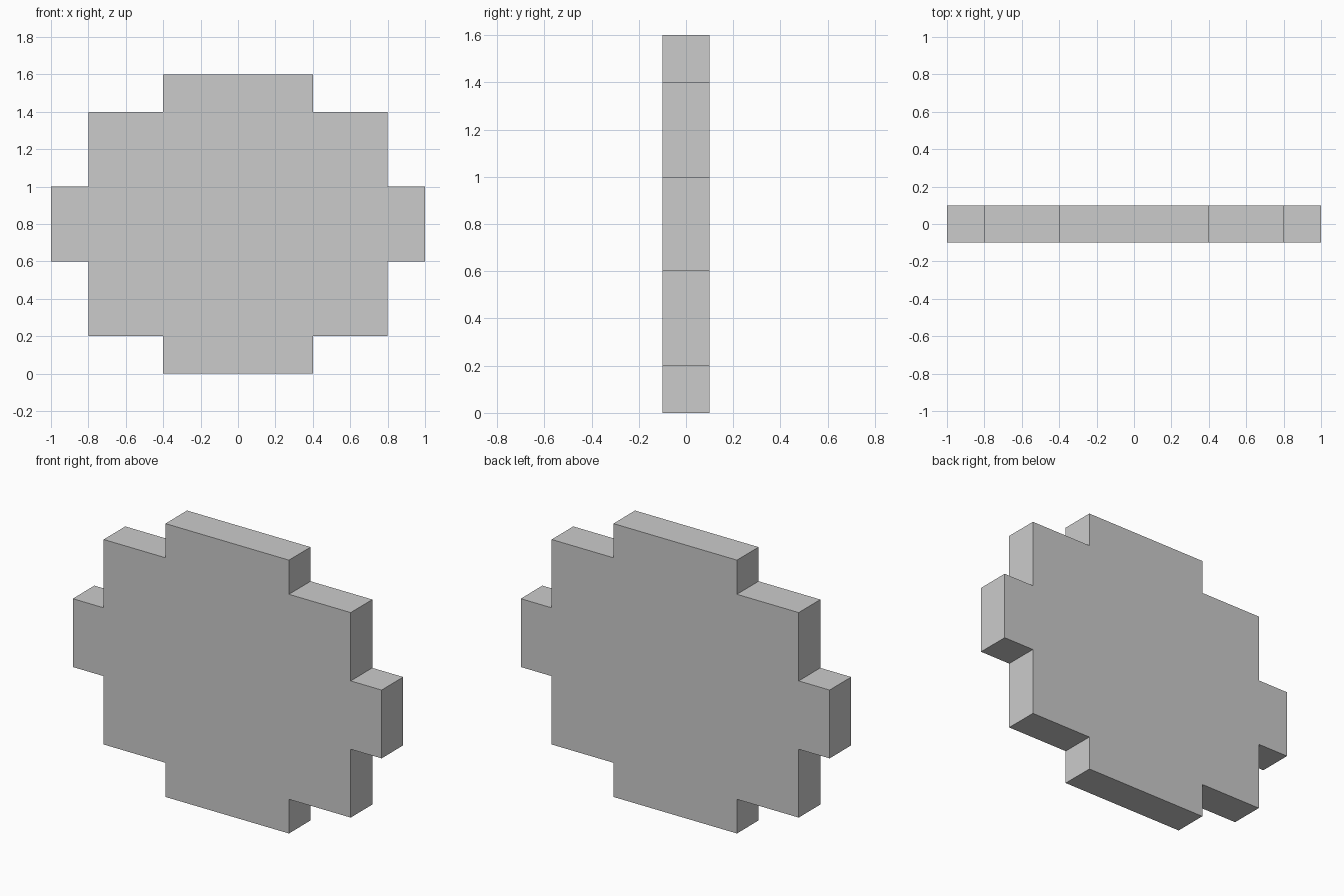
import bpy, bmesh

if "Cube" in bpy.data.objects:
    bpy.data.objects.remove(bpy.data.objects["Cube"])

# Upper right quarter of the stepped outline, relative to the plate centre
CENTRE_Z = 0.8
HALF_DEPTH = 0.1
quarter = [(1.0, 0.2), (0.8, 0.2), (0.8, 0.6), (0.4, 0.6), (0.4, 0.8)]

# Mirror the quarter into a full counter-clockwise outline
half = quarter + [(-x, z) for x, z in reversed(quarter)]
outline = half + [(-x, -z) for x, z in half]

# Stepped plate: front outline extruded through its depth
bm = bmesh.new()
front = bm.faces.new([bm.verts.new((x, -HALF_DEPTH, z + CENTRE_Z)) for x, z in outline])
result = bmesh.ops.extrude_face_region(bm, geom=[front], use_keep_orig=True)
back_verts = [v for v in result["geom"] if isinstance(v, bmesh.types.BMVert)]
bmesh.ops.translate(bm, verts=back_verts, vec=(0, 2 * HALF_DEPTH, 0))
bmesh.ops.recalc_face_normals(bm, faces=bm.faces)

mesh = bpy.data.meshes.new("stepped_plate")
bm.to_mesh(mesh)
bm.free()
plate = bpy.data.objects.new("stepped_plate", mesh)
bpy.context.collection.objects.link(plate)
